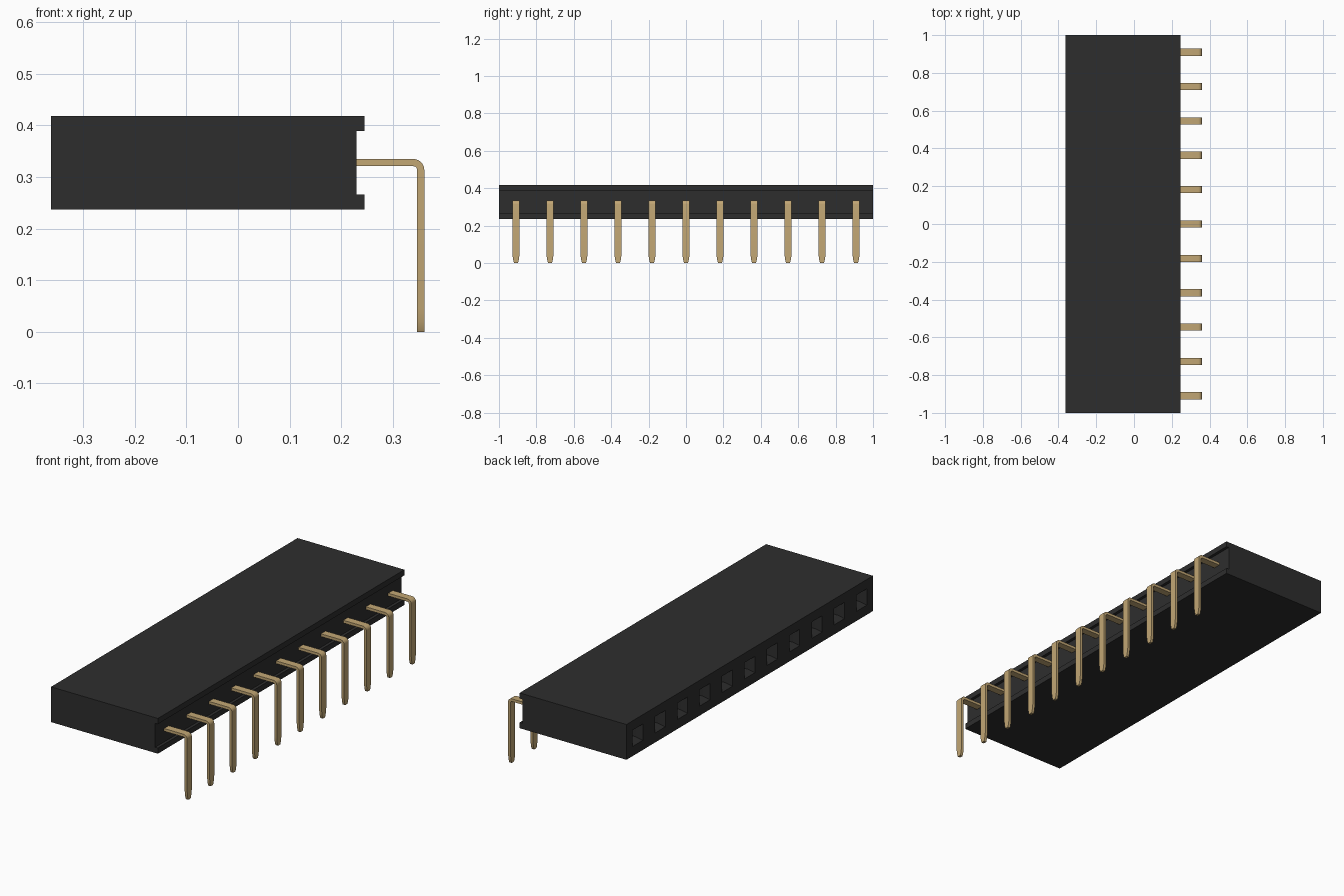
import bpy, bmesh, math

if "Cube" in bpy.data.objects:
    bpy.data.objects.remove(bpy.data.objects["Cube"])

COUNT, PITCH = 11, 2 / 11
AXIS_Z = 0.328                      # height of pins and sockets
SLOTS = [(i - (COUNT - 1) / 2) * PITCH for i in range(COUNT)]


def material(name, color, roughness):
    m = bpy.data.materials.new(name)
    m.use_nodes = True
    m.diffuse_color = color
    bsdf = m.node_tree.nodes["Principled BSDF"]
    bsdf.inputs["Base Color"].default_value = color
    bsdf.inputs["Roughness"].default_value = roughness
    return m


def finish(bm, name, mat):
    bmesh.ops.recalc_face_normals(bm, faces=bm.faces)
    mesh = bpy.data.meshes.new(name)
    bm.to_mesh(mesh)
    bm.free()
    mesh.materials.append(mat)
    ob = bpy.data.objects.new(name, mesh)
    bpy.context.collection.objects.link(ob)
    return ob


def loft(bm, rings):
    """Skin a chain of four-point rings and cap both ends."""
    loops = [[bm.verts.new(p) for p in ring] for ring in rings]
    for a, b in zip(loops, loops[1:]):
        for k in range(4):
            n = (k + 1) % 4
            bm.faces.new((a[k], a[n], b[n], b[k]))
    bm.faces.new(loops[0])
    bm.faces.new(loops[-1])


black = material("black plastic", (0.027, 0.027, 0.027, 1), 0.6)
gold = material("gold metal", (0.54, 0.385, 0.175, 1), 0.4)

# Housing: C-shaped profile with a shallow channel on the pin side
profile = [(-0.362, 0.237), (0.245, 0.237), (0.245, 0.266), (0.23, 0.266),
           (0.23, 0.389), (0.245, 0.389), (0.245, 0.418), (-0.362, 0.418)]
bm = bmesh.new()
base = bm.faces.new([bm.verts.new((x, -1, z)) for x, z in profile])
ext = bmesh.ops.extrude_face_region(bm, geom=[base])
bmesh.ops.translate(bm, vec=(0, 2, 0),
                    verts=[v for v in ext["geom"] if isinstance(v, bmesh.types.BMVert)])
housing = finish(bm, "housing", black)

# Sockets: square holes with funnel-shaped mouths
bm = bmesh.new()
for y in SLOTS:
    loft(bm, [[(x, y + sy * h, AXIS_Z + sz * h)
               for sy, sz in ((-1, -1), (1, -1), (1, 1), (-1, 1))]
              for x, h in ((-0.40, 0.042), (-0.362, 0.042), (-0.335, 0.025), (-0.1, 0.025))])
cutter = finish(bm, "socket_cutter", black)
cutter.hide_render = True
mod = housing.modifiers.new("sockets", "BOOLEAN")
mod.operation, mod.solver, mod.object = "DIFFERENCE", "EXACT", cutter
bpy.context.view_layer.update()
cut = bpy.data.meshes.new_from_object(
    housing.evaluated_get(bpy.context.evaluated_depsgraph_get()))
housing.modifiers.clear()
housing.data = cut
bpy.data.objects.remove(cutter)

# Pin: flat strip bent through a right angle, with a rounded tip
HALF_T, HALF_W, BEND = 0.007, 0.019, 0.014
X_DOWN = 0.354
path = [(0.20, AXIS_Z, 0, HALF_W)]  # x, z, turn angle, half width
for i in range(7):
    a = math.radians(15 * i)
    path.append((X_DOWN - BEND + BEND * math.sin(a),
                 AXIS_Z - BEND + BEND * math.cos(a), a, HALF_W))
path += [(X_DOWN, z, math.pi / 2, w)
         for z, w in ((0.045, HALF_W), (0.02, 0.0155), (0.006, 0.012), (0, 0.009))]
bm = bmesh.new()
loft(bm, [[(x + s * HALF_T * math.sin(a), e * w, z + s * HALF_T * math.cos(a))
           for s, e in ((1, -1), (1, 1), (-1, 1), (-1, -1))] for x, z, a, w in path])
pin = finish(bm, "pin_1", gold)
bpy.ops.object.select_all(action="DESELECT")
pin.select_set(True)
bpy.context.view_layer.objects.active = pin
bpy.ops.object.shade_smooth_by_angle(angle=math.radians(30))
pin.location.y = SLOTS[0]
for i, y in enumerate(SLOTS[1:], 2):
    copy = bpy.data.objects.new(f"pin_{i}", pin.data)
    copy.location.y = y
    bpy.context.collection.objects.link(copy)
